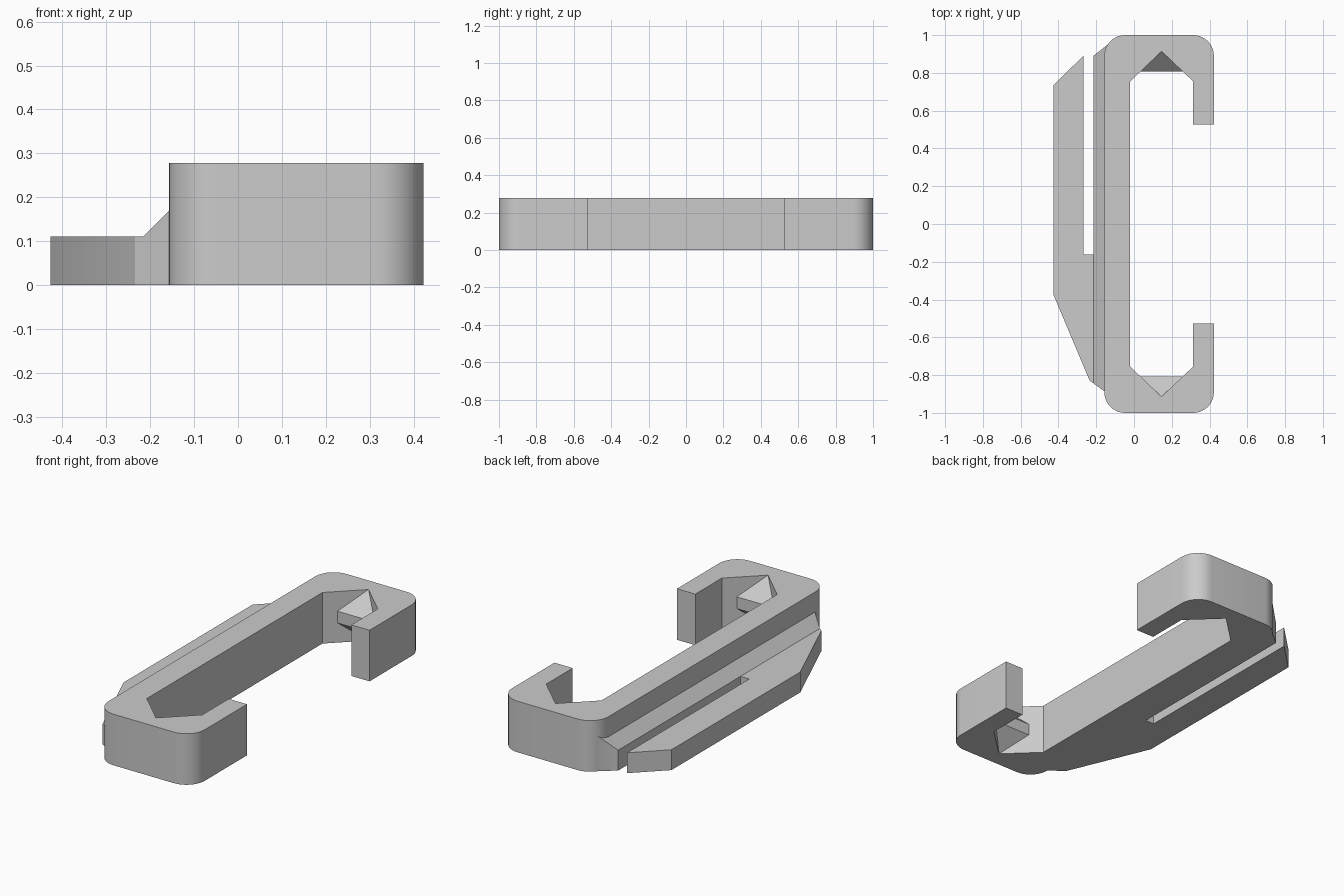
import bpy, bmesh, math
from mathutils import Vector

if "Cube" in bpy.data.objects:
    bpy.data.objects.remove(bpy.data.objects["Cube"], do_unlink=True)

HEIGHT, GATE_H = 0.278, 0.111
RADIUS, STEPS = 0.11, 10

grey = bpy.data.materials.new("plain grey")
grey.use_nodes = True
COLOUR = (0.6, 0.6, 0.6, 1)
grey.diffuse_color = COLOUR
grey.node_tree.nodes["Principled BSDF"].inputs["Base Color"].default_value = COLOUR


def prism(name, outline, offset):
    """Extrude a closed 3D outline along an offset vector."""
    bm = bmesh.new()
    face = bm.faces.new([bm.verts.new(p) for p in outline])
    new = bmesh.ops.extrude_face_region(bm, geom=[face])["geom"]
    bmesh.ops.translate(bm, vec=Vector(offset),
                        verts=[g for g in new if isinstance(g, bmesh.types.BMVert)])
    bmesh.ops.recalc_face_normals(bm, faces=bm.faces)
    mesh = bpy.data.meshes.new(name)
    bm.to_mesh(mesh)
    bm.free()
    mesh.materials.append(grey)
    obj = bpy.data.objects.new(name, mesh)
    bpy.context.collection.objects.link(obj)
    return obj


def corner(cx, cy, start):
    """Quarter-circle points for a rounded corner."""
    return [(cx + RADIUS * math.cos(a), cy + RADIUS * math.sin(a))
            for a in (start + math.pi / 2 * i / STEPS for i in range(STEPS + 1))]


# C-shaped frame: the upper half of the outline, mirrored for the lower half
LEFT, RIGHT, ARM, MID = -0.157, 0.423, 0.313, 0.146
upper = [(ARM, 0.527), (RIGHT, 0.527)]
upper += corner(RIGHT - RADIUS, 1 - RADIUS, 0)
upper += corner(LEFT + RADIUS, 1 - RADIUS, math.pi / 2)
inner = [(-0.02, 0.755), (MID, 0.914), (ARM, 0.755)]
lower = [(x, -y) for x, y in reversed(upper)]
outline = upper + lower + [(x, -y) for x, y in reversed(inner)] + inner
frame = prism("clip_frame", [(x, y, 0) for x, y in outline], (0, 0, HEIGHT))

# Pointed nubs inside both ends of the opening
parts = []
for side, name in ((1, "back_nub"), (-1, "front_nub")):
    profile = [(0.807, 0.107), (0.807, 0.171), (0.914, HEIGHT), (0.914, 0)]
    parts.append(prism(name, [(MID - 0.13, side * y, z) for y, z in profile], (0.26, 0, 0)))

# Low side plate with its long slot
plate = [(-0.12, 0.965), (-0.215, 0.89), (-0.215, -0.161), (-0.268, -0.161),
         (-0.268, 0.89), (-0.427, 0.735), (-0.427, -0.373), (-0.235, -0.829),
         (-0.12, -0.912)]
parts.append(prism("side_plate", [(x, y, 0) for x, y in plate], (0, 0, GATE_H)))

# Sloped ridge joining the plate to the frame, its ends following the plate
ridge = prism("sloped_ridge", [(-0.215, 0, 0.05), (-0.215, 0, GATE_H),
                               (-0.12, 0, GATE_H + 0.095), (-0.12, 0, 0.05)], (0, 1, 0))
for v in ridge.data.vertices:
    t = (v.co.x + 0.215) / 0.095
    v.co.y = 0.89 + 0.075 * t if v.co.y > 0.5 else -0.8434 - 0.0686 * t
parts.append(ridge)

# Fuse everything into one solid
for part in parts:
    mod = frame.modifiers.new("join " + part.name, "BOOLEAN")
    mod.operation, mod.solver, mod.object = "UNION", "EXACT", part
bpy.context.view_layer.objects.active = frame
frame.select_set(True)
for mod in list(frame.modifiers):
    bpy.ops.object.modifier_apply(modifier=mod.name)
for part in parts:
    bpy.data.objects.remove(part, do_unlink=True)
bpy.ops.object.shade_smooth_by_angle(angle=math.radians(25))
